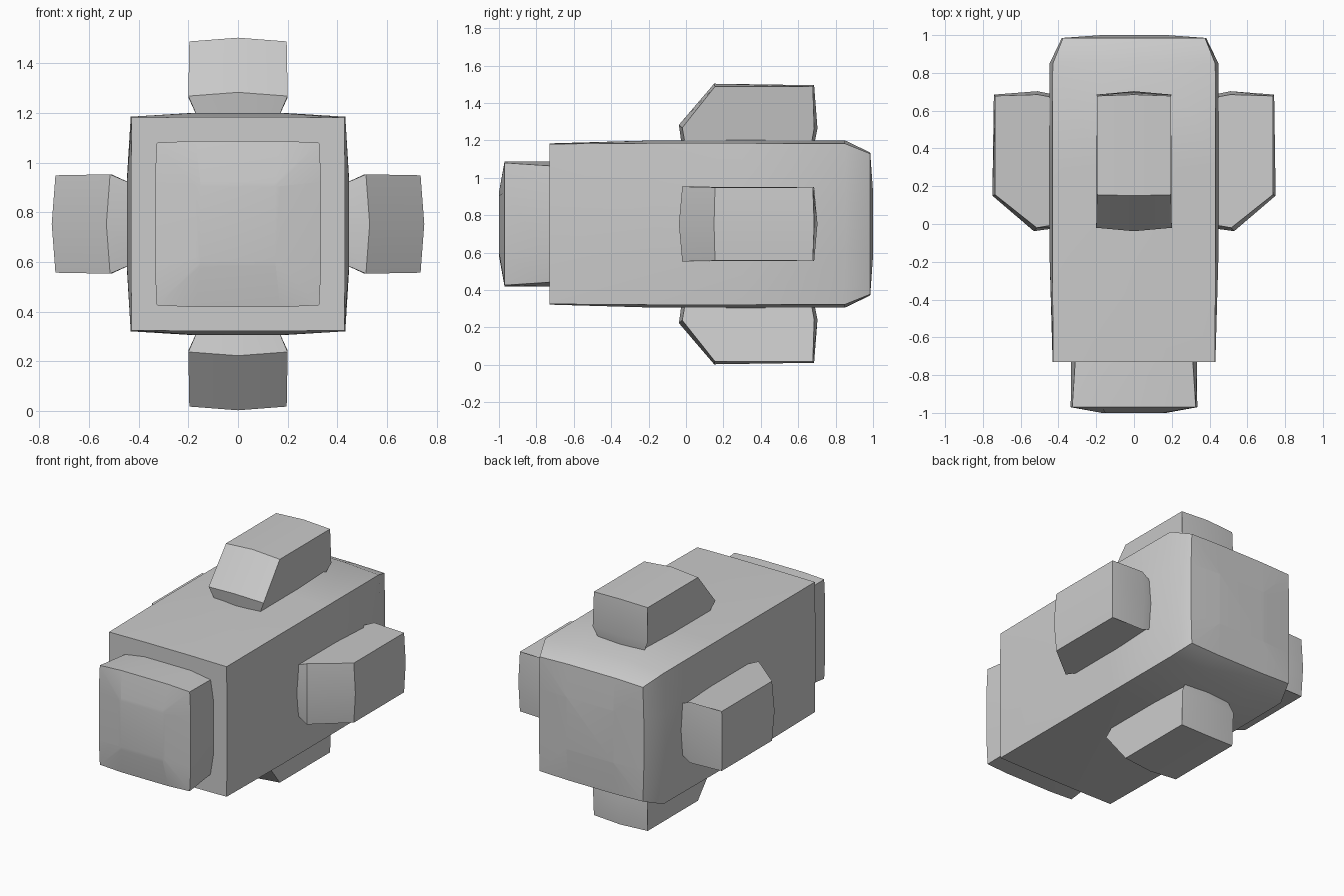
import bpy, bmesh, math
from mathutils import Matrix, Vector

if "Cube" in bpy.data.objects:
    bpy.data.objects.remove(bpy.data.objects["Cube"])

CZ = 0.753  # height of the long axis


def finish(name, bm, angle=0.0):
    # rotate about the long axis, lift, and smooth all but the sharp edges
    bmesh.ops.recalc_face_normals(bm, faces=bm.faces)
    bm.transform(Matrix.Translation((0, 0, CZ)) @ Matrix.Rotation(angle, 4, 'Y'))
    for f in bm.faces:
        f.smooth = True
    for e in bm.edges:
        e.smooth = e.calc_face_angle(0) < math.radians(30)
    me = bpy.data.meshes.new(name)
    bm.to_mesh(me)
    bm.free()
    bpy.context.collection.objects.link(bpy.data.objects.new(name, me))


def loft(bm, rings):
    rows = [[bm.verts.new(p) for p in r] for r in rings]
    n = len(rows[0])
    for a, b in zip(rows, rows[1:]):
        for i in range(n):
            j = (i + 1) % n
            bm.faces.new((a[i], a[j], b[j], b[i]))
    bm.faces.new(rows[0])
    bm.faces.new(rows[-1])


def square_ring(y, corner, mid, span=0.17):
    # square outline with gently bulging sides
    pts = []
    for k in range(4):
        rot = Matrix.Rotation(k * math.pi / 2, 3, 'Y')
        for x, z in ((corner, corner), (span, mid), (-span, mid)):
            pts.append(rot @ Vector((x, y, z)))
    # rotation about +Y runs +z toward +x, so order each side consistently
    return sorted(pts, key=lambda p: math.atan2(p.z, p.x))


def block(name, sections):
    bm = bmesh.new()
    loft(bm, [square_ring(*s) for s in sections])
    finish(name, bm)


# main body with chamfered, domed rear
block("body", [(-0.73, 0.428, 0.431), (-0.17, 0.432, 0.447), (0.30, 0.432, 0.448),
               (0.85, 0.43, 0.447), (0.985, 0.376, 0.382), (1.0, 0.17, 0.172)])

# front cap
block("front_cap", [(-0.70, 0.308, 0.333), (-0.74, 0.312, 0.334),
                    (-0.97, 0.327, 0.335), (-1.0, 0.15, 0.152)])

# four fins: (y, height above axis) profiles at the centre and at the sides
CENTRE = [(-0.02, 0.40), (-0.038, 0.53), (0.15, 0.75), (0.685, 0.742), (0.703, 0.51), (0.68, 0.40)]
SIDE = [(0.0, 0.40), (-0.02, 0.515), (0.155, 0.735), (0.678, 0.735), (0.685, 0.51), (0.665, 0.40)]
WIDTH = [0.15, 0.2, 0.196, 0.196, 0.2, 0.15]
for k, name in enumerate(("top_fin", "right_fin", "bottom_fin", "left_fin")):
    bm = bmesh.new()
    loft(bm, [[(-w, y, z) for w, (y, z) in zip(WIDTH, SIDE)],
              [(0, y, z) for y, z in CENTRE],
              [(w, y, z) for w, (y, z) in zip(WIDTH, SIDE)]])
    finish(name, bm, k * math.pi / 2)
